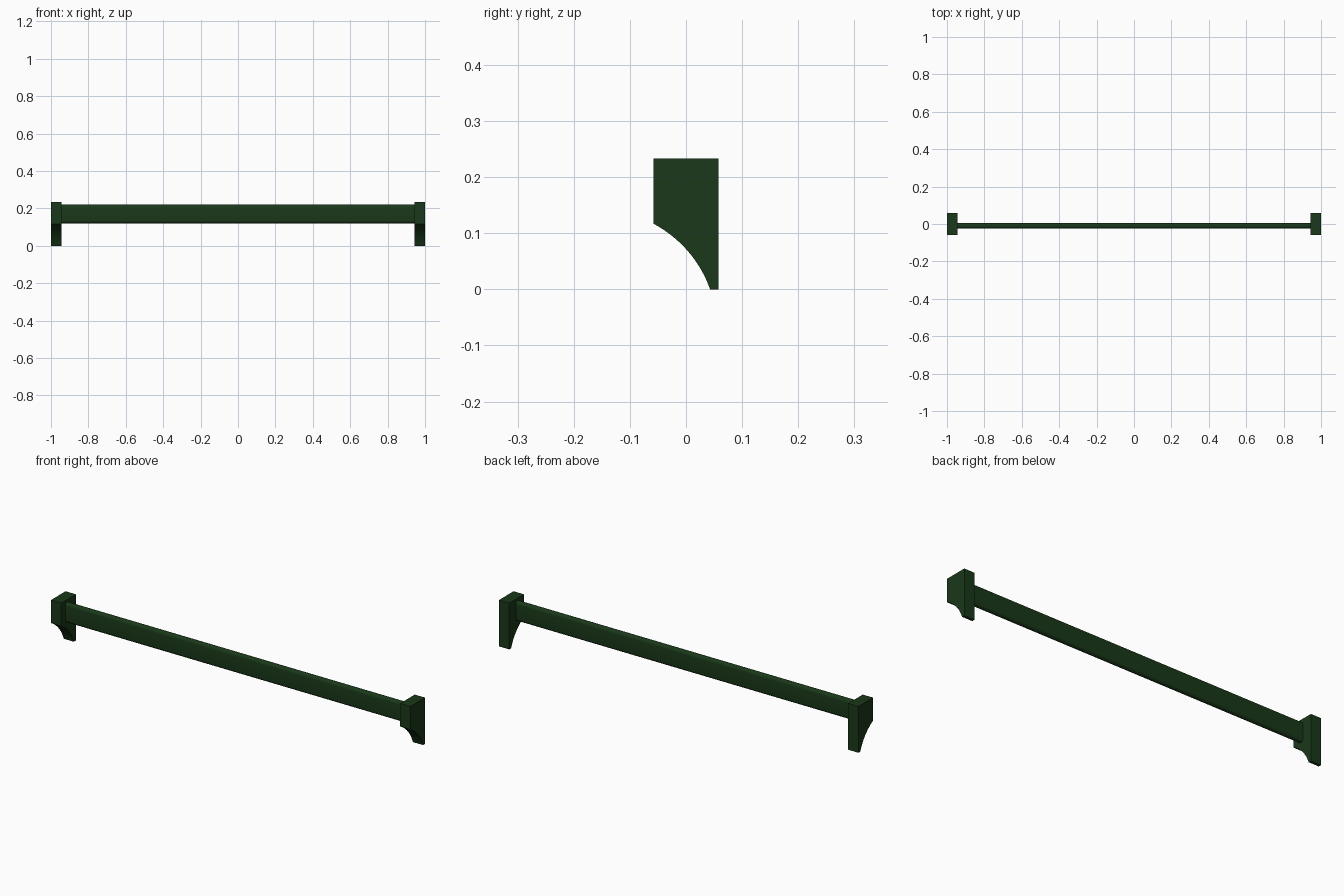
import bpy, bmesh, math

if "Cube" in bpy.data.objects:
    bpy.data.objects.remove(bpy.data.objects["Cube"])

green = bpy.data.materials.new("dark_green")
green.diffuse_color = (0.010, 0.040, 0.010, 1)
green.use_nodes = True
green.node_tree.nodes["Principled BSDF"].inputs["Base Color"].default_value = green.diffuse_color


def extrude_x(name, profile, x0, x1):
    """Extrude a closed (y, z) profile along x into a solid."""
    bm = bmesh.new()
    face = bm.faces.new([bm.verts.new((x0, y, z)) for y, z in profile])
    ext = bmesh.ops.extrude_face_region(bm, geom=[face])
    verts = [v for v in ext["geom"] if isinstance(v, bmesh.types.BMVert)]
    bmesh.ops.translate(bm, verts=verts, vec=(x1 - x0, 0, 0))
    bmesh.ops.recalc_face_normals(bm, faces=bm.faces)
    mesh = bpy.data.meshes.new(name)
    bm.to_mesh(mesh)
    bm.free()
    mesh.materials.append(green)
    obj = bpy.data.objects.new(name, mesh)
    bpy.context.collection.objects.link(obj)
    bpy.ops.object.select_all(action="DESELECT")
    obj.select_set(True)
    bpy.context.view_layer.objects.active = obj
    bpy.ops.object.shade_smooth_by_angle(angle=math.radians(30))
    return obj


def arc(p, q, sagitta, n):
    """Points from p to q on a circular arc bulging to the left of p->q."""
    dy, dz = q[0] - p[0], q[1] - p[1]
    c = math.hypot(dy, dz)
    r = (c * c / 4 + sagitta ** 2) / (2 * sagitta)
    half = math.asin(c / 2 / r)
    pts = []
    for i in range(n + 1):
        a = -half + 2 * half * i / n
        t = 0.5 + r * math.sin(a) / c
        h = (r * math.cos(a) - (r - sagitta)) / c
        pts.append((p[0] + dy * t - dz * h, p[1] + dz * t + dy * h))
    return pts


# End brackets: block with a concave-to-floor curved lower front
bracket = arc((-0.058, 0.117), (0.043, 0.0), 0.0145, 16)
bracket += [(0.058, 0.0), (0.058, 0.233), (-0.058, 0.233)]
for side, x0, x1 in (("left", -1.0, -0.943), ("right", 0.943, 1.0)):
    extrude_x(side + "_bracket", bracket, x0, x1)

# Oval rail between the brackets
radius, yc = 0.015, -0.010
rail = []
for zc, start in ((0.205, 0), (0.135, math.pi)):
    for i in range(13):
        a = start + math.pi * i / 12
        rail.append((yc + radius * math.cos(a), zc + radius * math.sin(a)))
extrude_x("rail", rail, -0.945, 0.945)
